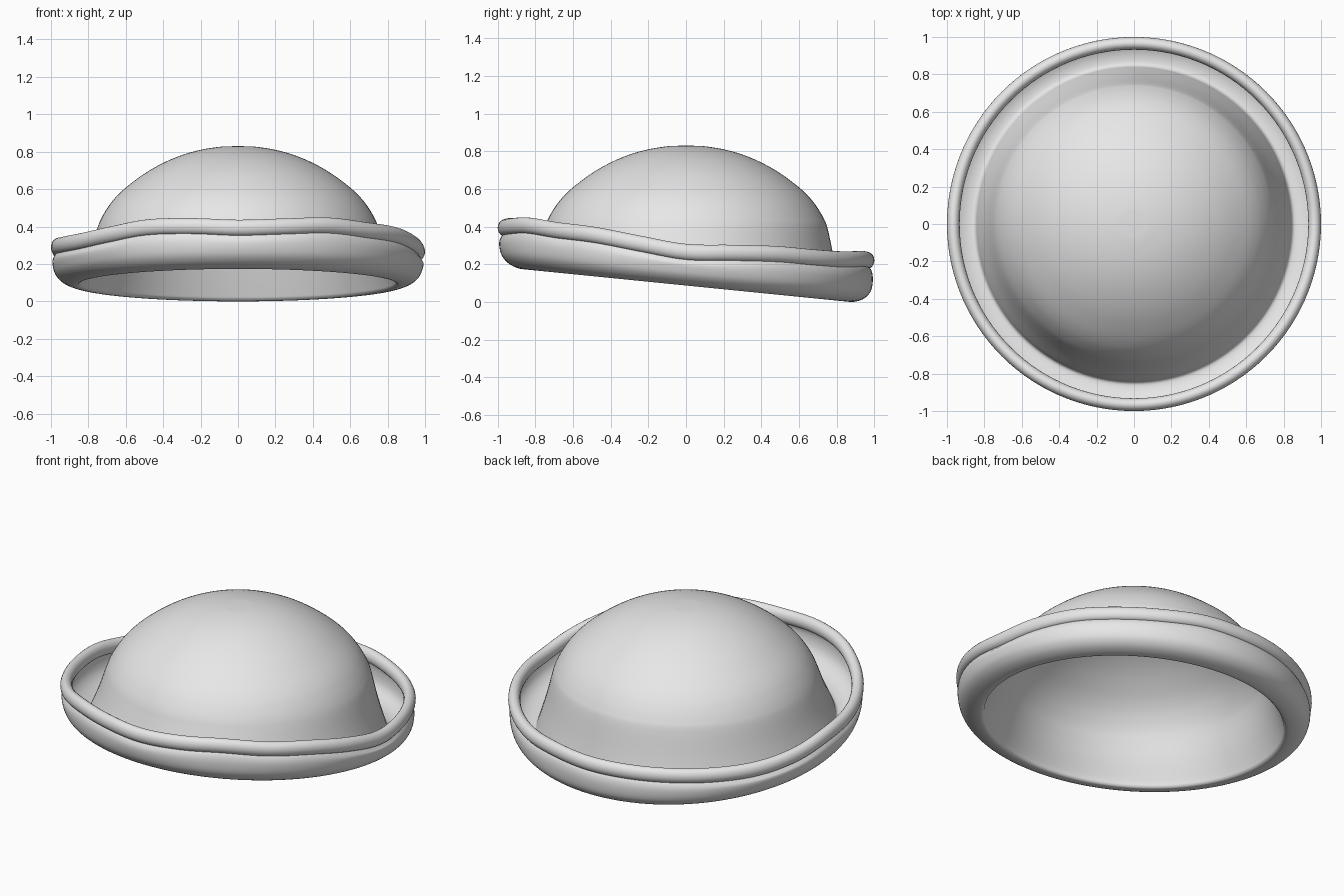
import bpy
import bmesh
from math import sin, cos, radians, tau, floor
from mathutils import Vector

cube = bpy.data.objects.get("Cube")
if cube:
    bpy.data.objects.remove(cube, do_unlink=True)

SEGMENTS = 120

grey = bpy.data.materials.new("light_grey")
grey.use_nodes = True
grey.diffuse_color = (0.8, 0.8, 0.8, 1)
grey.node_tree.nodes["Principled BSDF"].inputs["Base Color"].default_value = grey.diffuse_color


def spline(a, b, c, d, t):
    """Catmull-Rom blend between b and c."""
    return 0.5 * (2 * b + (c - a) * t + (2 * a - 5 * b + 4 * c - d) * t * t
                  + (3 * b - a - 3 * c + d) * t ** 3)


# Height of the rolled rim every 15 degrees, starting at +x and going to +y
RIM = [.265, .26, .253, .235, .225, .228, .22, .22, .22, .22, .225, .25,
       .29, .303, .322, .357, .395, .402, .393, .40, .405, .38, .355, .31]


def rim_height(angle):
    s = angle / tau * len(RIM)
    i = floor(s)
    return spline(*(RIM[(i + k) % len(RIM)] for k in (-1, 0, 1, 2)), s - i)


def smooth_path(points, steps=4):
    pts = [Vector(p) for p in points]
    padded = [2 * pts[0] - pts[1]] + pts + [2 * pts[-1] - pts[-2]]
    path = [spline(*padded[i:i + 4], k / steps)
            for i in range(len(pts) - 1) for k in range(steps)]
    return path + [pts[-1]]


def shell_section(angle):
    """Half section (radius, height) from under the crown top to the rim."""
    def base(r, lift):
        return r, 0.087 - 0.1 * r * sin(angle) + lift
    rim = rim_height(angle)
    wall_low = base(.988, .09)
    seam = rim - .04
    crown = [(.04, .829), (.1, .826), (.2, .81), (.3, .782), (.4, .74), (.5, .683),
             (.6, .608), (.66, .55), (.7, .497), (.73, .445), (.752, .39)]
    foot = base(.835, .04)
    mid = ((.752 + foot[0]) / 2 - .004, (.39 + foot[1]) / 2)
    brim = [foot, base(.846, .01), base(.865, 0), base(.905, .006),
            base(.945, .025), base(.974, .055), wall_low,
            (.992, (wall_low[1] + seam) / 2), (.984, seam - .012), (.965, seam + .015)]
    return smooth_path(crown + [mid] + brim)


def rim_section(angle):
    """Closed oval section of the rolled edge."""
    z = rim_height(angle)
    return [Vector((.966 + .034 * cos(k * tau / 20), z + .043 * sin(k * tau / 20)))
            for k in range(20)]


def loft(name, section, closed, top=None):
    """Sweep a section that varies with angle around the z axis."""
    bm = bmesh.new()
    rings = []
    for s in range(SEGMENTS):
        a = s * tau / SEGMENTS
        rings.append([bm.verts.new((p.x * cos(a), p.x * sin(a), p.y)) for p in section(a)])
    count = len(rings[0])
    pole = bm.verts.new((0, 0, top)) if top else None
    for s in range(SEGMENTS):
        here, after = rings[s], rings[(s + 1) % SEGMENTS]
        if pole:
            bm.faces.new((pole, here[0], after[0]))
        for k in range(count if closed else count - 1):
            n = (k + 1) % count
            bm.faces.new((here[k], here[n], after[n], after[k]))
    bmesh.ops.recalc_face_normals(bm, faces=bm.faces)
    if pole:
        bm.normal_update()
        if pole.normal.z < 0:
            bmesh.ops.reverse_faces(bm, faces=bm.faces)
    mesh = bpy.data.meshes.new(name)
    bm.to_mesh(mesh)
    bm.free()
    mesh.materials.append(grey)
    mesh.shade_smooth()
    obj = bpy.data.objects.new(name, mesh)
    bpy.context.collection.objects.link(obj)
    return obj


# Domed crown running into the upturned brim
loft("crown_and_brim", shell_section, closed=False, top=.83)
# Wavy rolled edge around the brim
loft("rolled_rim", rim_section, closed=True)
